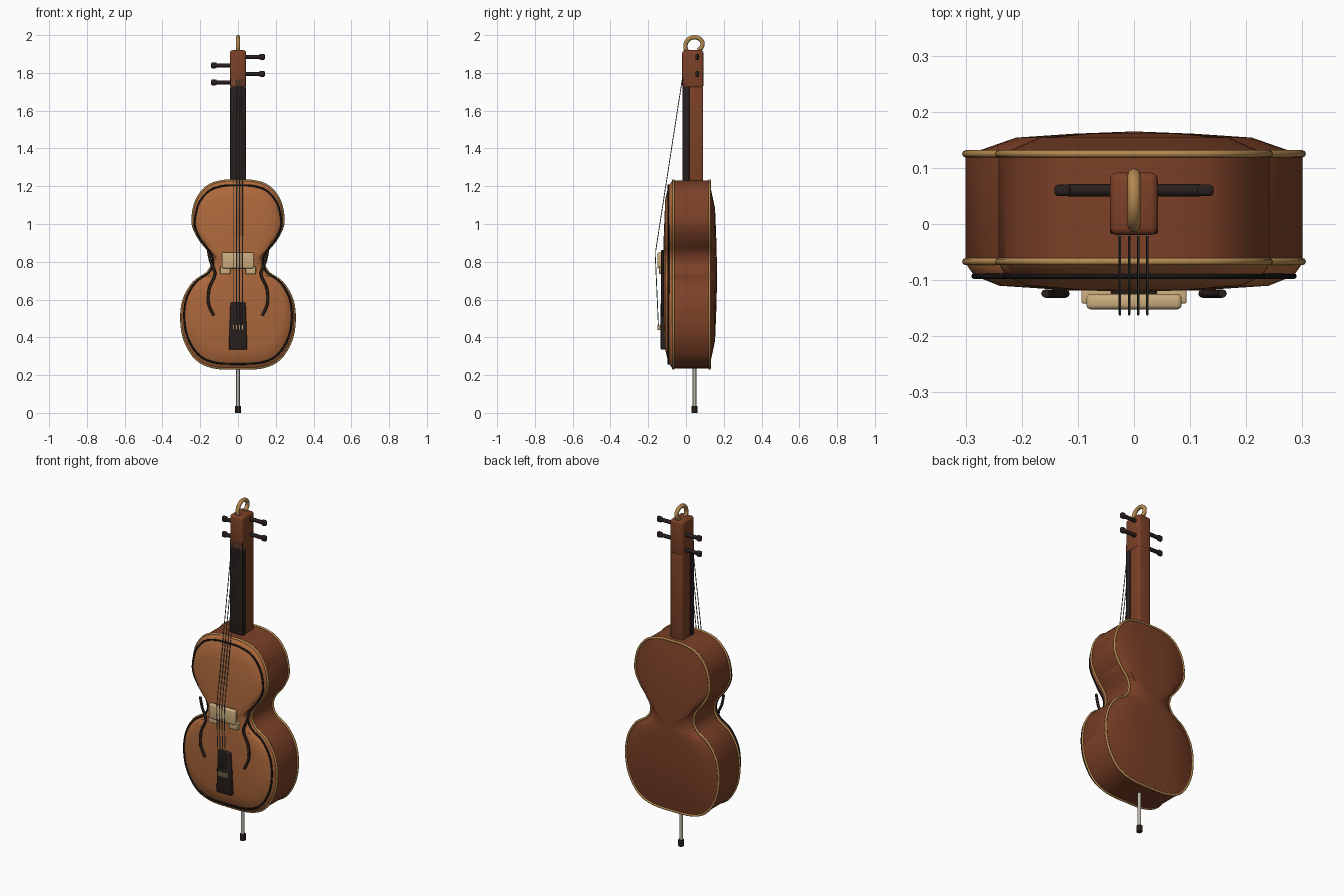
import bpy, bmesh, math
from mathutils import Vector

if "Cube" in bpy.data.objects:
    bpy.data.objects.remove(bpy.data.objects["Cube"], do_unlink=True)


def material(name, rgb):
    m = bpy.data.materials.new(name)
    m.use_nodes = True
    m.diffuse_color = (*rgb, 1)
    bsdf = m.node_tree.nodes["Principled BSDF"]
    bsdf.inputs["Base Color"].default_value = (*rgb, 1)
    bsdf.inputs["Roughness"].default_value = 0.5
    return m


SPRUCE = material("amber wood", (0.42, 0.14, 0.045))
MAPLE = material("red brown wood", (0.2, 0.052, 0.02))
TRIM = material("golden trim", (0.46, 0.25, 0.08))
EBONY = material("dark ebony", (0.022, 0.014, 0.012))
INLAY = material("black inlay", (0.008, 0.007, 0.007))
PALE = material("pale wood", (0.6, 0.42, 0.21))
STEEL = material("string steel", (0.16, 0.17, 0.17))
METAL = material("pin metal", (0.5, 0.47, 0.41))


def finish(obj, name, mats, angle=40):
    obj.name = name
    obj.data.name = name
    if not obj.data.materials:
        for m in mats:
            obj.data.materials.append(m)
    bpy.ops.object.select_all(action="DESELECT")
    obj.select_set(True)
    bpy.context.view_layer.objects.active = obj
    bpy.ops.object.shade_smooth_by_angle(angle=math.radians(angle))
    return obj


def mesh_object(name, bm, mats, angle=40):
    bmesh.ops.recalc_face_normals(bm, faces=bm.faces)
    me = bpy.data.meshes.new(name)
    bm.to_mesh(me)
    bm.free()
    obj = bpy.data.objects.new(name, me)
    bpy.context.collection.objects.link(obj)
    return finish(obj, name, mats, angle)


def box(name, lo, hi, mat, bevel=0.006, top_scale=1):
    """Rounded box between two corners, optionally narrowing upward."""
    bm = bmesh.new()
    bmesh.ops.create_cube(bm, size=1)
    lo, hi = Vector(lo), Vector(hi)
    for v in bm.verts:
        narrow = top_scale if v.co.z > 0 else 1
        v.co = (lo + hi) / 2 + v.co * (hi - lo)
        v.co.x *= narrow
    bmesh.ops.bevel(bm, geom=bm.edges[:], offset=bevel, segments=3, profile=0.5, affect="EDGES")
    return mesh_object(name, bm, [mat])


def rod(name, start, end, radius, mat):
    start, end = Vector(start), Vector(end)
    axis = end - start
    bpy.ops.mesh.primitive_cylinder_add(vertices=20, radius=radius, depth=axis.length,
                                        location=(start + end) / 2,
                                        rotation=axis.to_track_quat("Z", "Y").to_euler())
    return finish(bpy.context.object, name, [mat])


def tube(name, points, radius, mat, closed=False, sides=2):
    cu = bpy.data.curves.new(name, "CURVE")
    cu.dimensions = "3D"
    cu.bevel_depth = radius
    cu.bevel_resolution = sides
    cu.use_fill_caps = True
    sp = cu.splines.new("POLY")
    sp.points.add(len(points) - 1)
    for p, co in zip(sp.points, points):
        p.co = (*co, 1)
    sp.use_cyclic_u = closed
    cu.materials.append(mat)
    obj = bpy.data.objects.new(name, cu)
    bpy.context.collection.objects.link(obj)
    bpy.ops.object.select_all(action="DESELECT")
    obj.select_set(True)
    bpy.context.view_layer.objects.active = obj
    bpy.ops.object.convert(target="MESH")
    return finish(bpy.context.object, name, [mat], 60)


def smooth_path(pts, steps, closed=False):
    """Catmull-Rom curve through 2D points."""
    n = len(pts)
    pick = lambda i: Vector(pts[i % n] if closed else pts[min(max(i, 0), n - 1)])
    out = []
    for i in range(n if closed else n - 1):
        a, b, c, d = (pick(i + k) for k in (-1, 0, 1, 2))
        for s in range(steps):
            t = s / steps
            out.append(0.5 * (2 * b + (c - a) * t + (2 * a - 5 * b + 4 * c - d) * t ** 2
                              + (3 * b - a - 3 * c + d) * t ** 3))
    return out if closed else out + [pick(n - 1)]


# Body outline, mirrored from one half
half = [(0.13, 0.242), (0.22, 0.285), (0.28, 0.38), (0.30, 0.49), (0.287, 0.60),
        (0.235, 0.69), (0.165, 0.74), (0.138, 0.79), (0.15, 0.85), (0.2, 0.915),
        (0.234, 0.98), (0.24, 1.04), (0.218, 1.13), (0.16, 1.2), (0.08, 1.227)]
loop = [(0, 0.235)] + half + [(0, 1.23)] + [(-x, z) for x, z in reversed(half)]
outline = smooth_path(loop, 4, closed=True)
MID = 0.73


def ring(scale, y):
    return [(p.x * scale, y, MID + (p.y - MID) * scale) for p in outline]


# Sound box: arched front, ribs and arched back
bm = bmesh.new()
levels = [(0.4, -0.118), (0.8, -0.11), (0.95, -0.092), (1, -0.07),
          (1, 0.125), (0.9, 0.133), (0.7, 0.154), (0.35, 0.161)]
rings = [[bm.verts.new(co) for co in ring(*lv)] for lv in levels]
count = len(outline)
for k in range(len(rings) - 1):
    for i in range(count):
        j = (i + 1) % count
        f = bm.faces.new((rings[k][i], rings[k][j], rings[k + 1][j], rings[k + 1][i]))
        f.material_index = 0 if k < 3 else 1
for r, y, index in ((rings[0], -0.121, 0), (rings[-1], 0.165, 1)):
    centre = bm.verts.new((0, y, MID))
    for i in range(count):
        f = bm.faces.new((r[i], r[(i + 1) % count], centre))
        f.material_index = index
mesh_object("sound_box", bm, [SPRUCE, MAPLE], 35)

# Edge bindings and front inlay line
tube("front_binding", ring(1, -0.067), 0.0065, TRIM, True)
tube("back_binding", ring(1, 0.125), 0.0065, TRIM, True)
tube("front_inlay", ring(0.95, -0.093), 0.005, INLAY, True)

# Sound holes
hole = smooth_path([(0.158, 0.86), (0.145, 0.8), (0.122, 0.735), (0.152, 0.66),
                    (0.156, 0.58), (0.128, 0.515)], 8)
for side, sx in (("left", 1), ("right", -1)):
    tube(side + "_sound_hole", [(sx * p.x, -0.124, p.y) for p in hole], 0.0075, EBONY)

# Neck, fingerboard and peg box
box("neck", (-0.04, 0.015, 1.2), (0.04, 0.09, 1.76), MAPLE, 0.008)
box("fingerboard", (-0.043, -0.018, 1.15), (0.043, 0.018, 1.775), EBONY, 0.004, 0.95)
box("peg_box", (-0.043, -0.02, 1.72), (0.043, 0.092, 1.92), MAPLE, 0.014)

# Scroll hook
scroll = []
for i in range(33):
    t = i / 32
    a = math.radians(215 - 265 * t)
    r = 0.048 - 0.022 * max(0, t - 0.7) / 0.3
    scroll.append((0, 0.045 + r * math.cos(a), 1.941 + r * math.sin(a)))
tube("scroll", scroll, 0.0115, TRIM, sides=4)

# Tuning pegs
for n, (sx, z) in enumerate(((1, 1.885), (-1, 1.84), (1, 1.795), (-1, 1.75)), 1):
    rod(f"peg_shaft_{n}", (sx * 0.03, 0.06, z), (sx * 0.118, 0.06, z), 0.011, EBONY)
    xs = sorted((sx * 0.113, sx * 0.142))
    box(f"peg_knob_{n}", (xs[0], 0.05, z - 0.016), (xs[1], 0.07, z + 0.016), EBONY, 0.007)

# Bridge with two feet
box("bridge", (-0.085, -0.152, 0.765), (0.085, -0.125, 0.85), PALE, 0.008)
for side, sx in (("left", 1), ("right", -1)):
    xs = sorted((sx * 0.04, sx * 0.094))
    box(side + "_bridge_foot", (xs[0], -0.142, 0.735), (xs[1], -0.112, 0.775), PALE, 0.004)

# Tailpiece, strings and fine tuners
box("tailpiece", (-0.049, -0.134, 0.335), (0.049, -0.108, 0.585), EBONY, 0.007, 0.82)
for n in range(4):
    x = -0.025 + n * 0.0163
    tube(f"string_{n + 1}", [(x, -0.02, 1.765), (x, -0.16, 0.86), (x, -0.161, 0.8),
                             (x, -0.145, 0.44)], 0.0022, STEEL)
    box(f"fine_tuner_{n + 1}", (x - 0.005, -0.15, 0.438), (x + 0.005, -0.132, 0.465), PALE, 0.002)

# End pin
rod("end_pin", (0, 0.045, 0.02), (0, 0.045, 0.26), 0.0095, METAL)
rod("end_pin_tip", (0, 0.045, 0), (0, 0.045, 0.036), 0.0155, EBONY)
